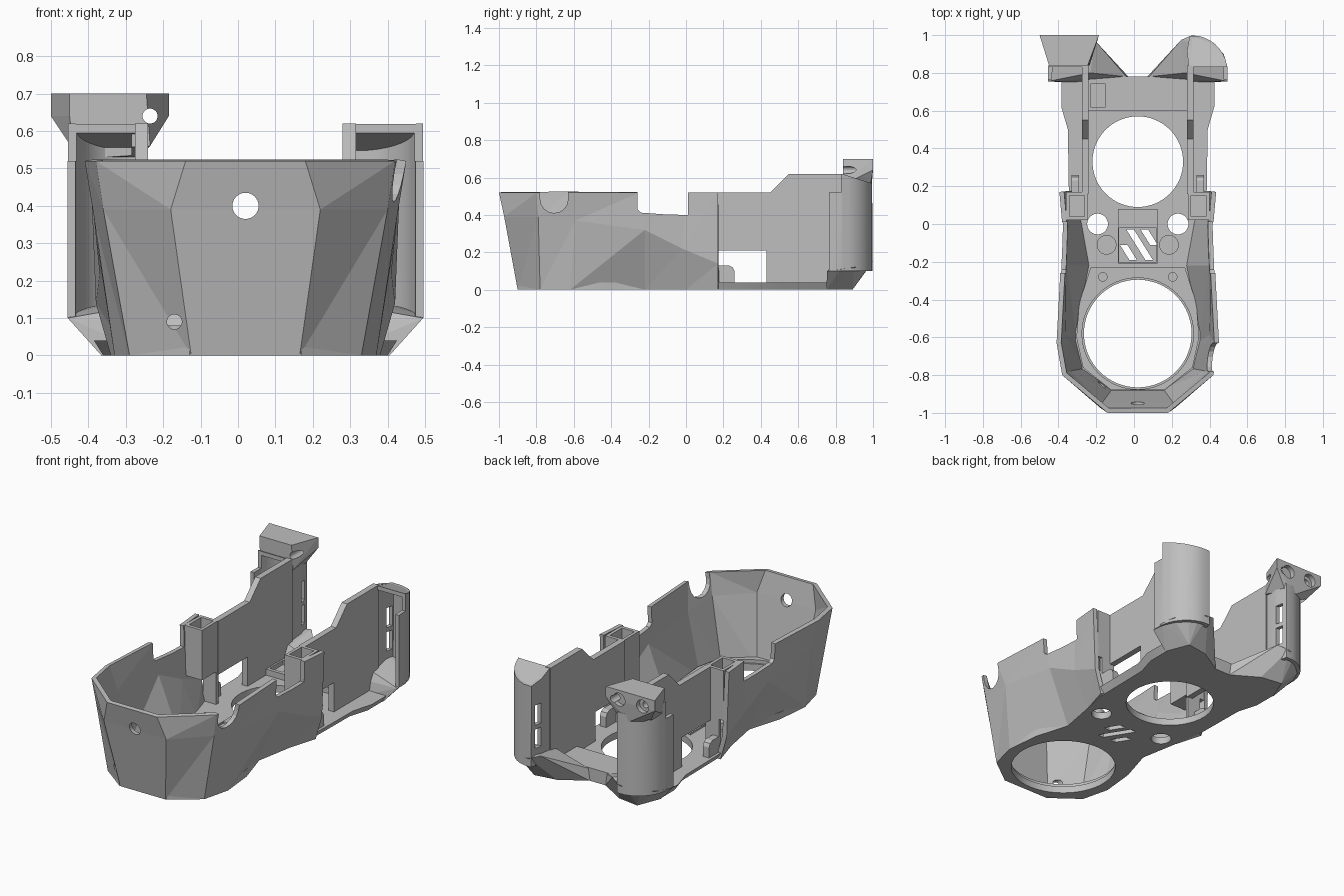
import bpy, bmesh, math
from mathutils import Matrix

if "Cube" in bpy.data.objects:
    bpy.data.objects.remove(bpy.data.objects["Cube"])

CX = 0.02  # symmetry plane
RIM = 0.52

grey = bpy.data.materials.new("printed_grey")
grey.use_nodes = True
COLOUR = (0.52, 0.52, 0.52, 1)
grey.diffuse_color = COLOUR
grey.node_tree.nodes["Principled BSDF"].inputs["Base Color"].default_value = COLOUR


def make(name, bm, fix=True):
    if fix:
        bmesh.ops.recalc_face_normals(bm, faces=bm.faces[:])
    mesh = bpy.data.meshes.new(name)
    bm.to_mesh(mesh)
    bm.free()
    mesh.materials.append(grey)
    ob = bpy.data.objects.new(name, mesh)
    bpy.context.collection.objects.link(ob)
    return ob


def bake(ob):
    bpy.context.view_layer.update()
    deps = bpy.context.evaluated_depsgraph_get()
    mesh = bpy.data.meshes.new_from_object(ob.evaluated_get(deps))
    ob.modifiers.clear()
    ob.data = mesh


def loft(name, rings):
    bm = bmesh.new()
    rows = [[bm.verts.new(p) for p in ring] for ring in rings]
    n = len(rows[0])
    for a, b in zip(rows, rows[1:]):
        for i in range(n):
            j = (i + 1) % n
            bm.faces.new((a[i], a[j], b[j], b[i]))
    bm.faces.new(rows[0][::-1])
    bm.faces.new(rows[-1])
    return make(name, bm)


def faceted_shell(name, rings):
    # open strip of triangles whose diagonals mirror about the middle
    bm = bmesh.new()
    rows = [[bm.verts.new(p) for p in ring] for ring in rings]
    n = len(rows[0])
    for a, b in zip(rows, rows[1:]):
        for i in range(n - 1):
            j = i + 1
            if i >= n // 2:
                bm.faces.new((a[i], a[j], b[j]))
                bm.faces.new((a[i], b[j], b[i]))
            else:
                bm.faces.new((a[i], a[j], b[i]))
                bm.faces.new((a[j], b[j], b[i]))
    return make(name, bm, fix=False)


def hull(name, points):
    bm = bmesh.new()
    for p in points:
        bm.verts.new(p)
    bmesh.ops.convex_hull(bm, input=bm.verts[:])
    bmesh.ops.dissolve_limit(bm, angle_limit=0.01, verts=bm.verts[:], edges=bm.edges[:])
    return make(name, bm)


def box(name, xs, ys, zs):
    return hull(name, [(x, y, z) for x in xs for y in ys for z in zs])


def side_box(name, s, hs, ys, zs):
    return box(name, [CX + s * h for h in hs], ys, zs)


def rod(name, centre, r, length, axis="Z", sides=32):
    bm = bmesh.new()
    turn = Matrix.Rotation(math.pi / 2, 4, "X") if axis == "Y" else Matrix()
    bmesh.ops.create_cone(bm, cap_ends=True, segments=sides, radius1=r, radius2=r, depth=length,
                          matrix=Matrix.Translation(centre) @ turn)
    return make(name, bm)


def cut(ob, cutters):
    for c in cutters:
        m = ob.modifiers.new("cut", "BOOLEAN")
        m.object, m.operation, m.solver = c, "DIFFERENCE", "EXACT"
    bake(ob)
    for c in cutters:
        bpy.data.objects.remove(c)


def solidify(ob, thickness, offset):
    m = ob.modifiers.new("wall", "SOLIDIFY")
    m.thickness, m.offset, m.use_even_offset = thickness, offset, True
    bake(ob)


def smooth(ob):
    bpy.ops.object.select_all(action="DESELECT")
    ob.select_set(True)
    bpy.context.view_layer.objects.active = ob
    bpy.ops.object.shade_smooth_by_angle(angle=math.radians(30))


def mirrored(half, z=None):
    # half outline from front to back, returned counter-clockwise
    pts = [p if z is None else (*p, z) for p in half]
    return [(CX - h, y, t) for h, y, t in reversed(pts)] + [(CX + h, y, t) for h, y, t in pts]


# Floor plate with openings and slanted vents
foot = [(.15, -.9), (.31, -.78), (.35, -.62), (.33, -.42), (.27, -.22), (.31, 0), (.34, .17),
        (.345, .5), (.38, .62), (.38, .76), (.06, .78)]
top = [(h + (.025 if y > .1 and h > .1 else 0), y) for h, y in foot]
floor = loft("floor_plate", [mirrored(foot, 0), mirrored(top, .04)])
cutters = [rod("c", (CX, -.58, 0), .285, .3, sides=64), rod("c", (CX, .33, 0), .24, .3, sides=64)]
for s in (-1, 1):
    cutters.append(rod("c", (CX + s * .213, 0, 0), .055, .3))
for x0, x1, y0, y1 in [(-.075, -.025, -.11, -.19), (-.04, .06, -.03, -.19), (.035, .085, -.03, -.11)]:
    cutters.append(hull("c", [(x + d, y, z) for x, y in ((x0, y0), (x1, y1))
                              for d in (0, .04) for z in (-.1, .1)]))
cut(floor, cutters)
smooth(floor)

# Faceted front bucket, open at the back
rim = [(.16, -1), (.40, -.8), (.43, -.63), (.41, -.25), (.40, 0), (.415, .17)]
mid = [(.2, -.972, .39), (.38, -.79, .39), (.405, -.59, .37), (.40, -.22, .32), (.39, -.02, .22),
       (.40, .17, .14)]
low = [(.145, -.9), (.31, -.78), (.35, -.62), (.27, -.22), (.31, 0), (.36, .17)]
bucket = faceted_shell("front_bucket", [mirrored(low, 0), mirrored(mid), mirrored(rim, RIM)])
solidify(bucket, .025, -1)
notch = [(-.705 + .075 * math.cos(a), .485 + .075 * math.sin(a))
         for a in [-k * math.pi / 8 for k in range(9)]] + [(-.78, .6), (-.63, .6)]
cut(bucket, [hull("c", [(x, y, z) for x in (-1, 1) for y, z in
                        [(-.26, 1), (-.26, .43), (-.24, .412), (-.1, .402), (.01, .40), (.01, 1)]]),
             rod("c", (CX, -.95, .40), .035, .4, "Y"),
             rod("c", (-.17, -.9, .09), .02, .3, "Y"),
             hull("c", [(x, y, z) for x in (.3, .6) for y, z in notch])])

# Ledge around the front opening
ledge = loft("front_ledge", [mirrored([(.14, -.88), (.29, -.76), (.325, -.6), (.31, -.42), (.25, -.23)], z)
                             for z in (.03, .06)])
cut(ledge, [rod("c", (CX, -.58, 0), .295, .3, sides=64)])
smooth(ledge)

# Central deck frame and rear sill
deck = box("centre_deck", (-.085, .125), (-.21, .08), (.03, .05))
cut(deck, [box("c", (-.08, .12), (-.2, -.02), (0, .1))])
sill = box("rear_sill", (CX - .26, CX + .26), (.6, .78), (.02, .075))
cut(sill, [box("c", (-.23, -.15), (.62, .74), (.05, .2))])

for s in (-1, 1):
    side = "left" if s > 0 else "right"

    def P(h, y, z):
        return (CX + s * h, y, z)

    # Screw bosses on the floor
    smooth(rod(side + "_boss", P(.165, -.11, .05), .052, .05))
    smooth(rod(side + "_stud", P(.185, -.28, .05), .025, .06))

    # Square pocket with open top
    pocket = side_box(side + "_pocket", s, (.265, .38), (.02, .17), (.23, RIM))
    cut(pocket, [side_box("c", s, (.283, .362), (.04, .15), (.26, .7))])
    side_box(side + "_pocket_rib", s, (.265, .35), (.15, .17), (.02, .25))

    # Side wall with stepped top and low window
    profile = [(.16, .21), (.43, .21), (.43, .03), (.84, .03), (.84, .62), (.55, .62), (.45, RIM), (.16, RIM)]
    loft(side + "_side_wall", [[P(h, y, z) for y, z in profile] for h in (.26, .295)])

    # Small rounded tab beside the window
    tab = [(.165, .03), (.26, .03), (.26, .10), (.25, .12), (.23, .13), (.165, .13)]
    loft(side + "_tab", [[P(h, y, z) for y, z in tab] for h in (.31, .35)])

    # Sloped foot under the rear column
    hull(side + "_column_foot", [P(*p) for p in [
        (.05, .78, 0), (.2, .87, 0), (.33, .89, 0), (.385, .75, 0), (.24, .75, 0),
        (.475, .755, .1), (.475, .83, .11), (.455, .9, .12), (.40, .96, .13), (.34, .99, .14),
        (.29, 1, .15), (.23, .975, .17), (.25, .8, .14), (.06, .78, .07)]])

    # Curved rear column with sloping cap, open to the front
    path = [(.28, .83), (.272, .92), (.285, .985)]
    path += [(.285 + .178 * math.sin(a), .81 + .178 * math.cos(a))
             for a in [math.radians(d) for d in range(12, 83, 10)]]

    def cap_z(y):
        return .62 - .33 * (y - .83)

    lip = [(.463, .83), (.465, .765)]
    bm = bmesh.new()
    rows = [[bm.verts.new(P(h, y, z if z else min(cap_z(y), .62))) for h, y in path + lip]
            for z in (.1, None)]
    for i in range(len(rows[0]) - 1):
        bm.faces.new((rows[0][i], rows[0][i + 1], rows[1][i + 1], rows[1][i]))
    column = make(side + "_rear_column", bm)
    solidify(column, .022, 0)
    cut(column, [side_box("c", s, (.4, .6), (.7, .83), (RIM, .8)),
                 side_box("c", s, (.2, .30), (.925, .968), (.2, .31)),
                 side_box("c", s, (.2, .30), (.925, .968), (.335, .45))])
    smooth(column)
    loft(side + "_column_cap", [[P(h, y, cap_z(y) - d) for h, y in path + lip[:1]] for d in (.025, .001)])

# Flared head on the right column
head = hull("column_head", [(x, y, z) for z in (.64, .70) for x, y in
                            [(-.5, 1), (-.185, 1), (-.45, .84), (-.245, .84)]]
            + [(-.44, .84, .55), (-.235, .84, .56), (-.42, .93, .53), (-.26, .98, .53), (-.33, .99, .53)])
cut(head, [box("c", (-.43, -.285), (.7, .95), (.4, .605)),
           rod("c", (-.42, 1, .645), .038, .06, "Y"),
           rod("c", (-.27, 1, .645), .038, .06, "Y"),
           rod("c", (-.42, 1, .645), .018, .2, "Y"),
           rod("c", (-.235, .9, .64), .02, .4, "Y")])
